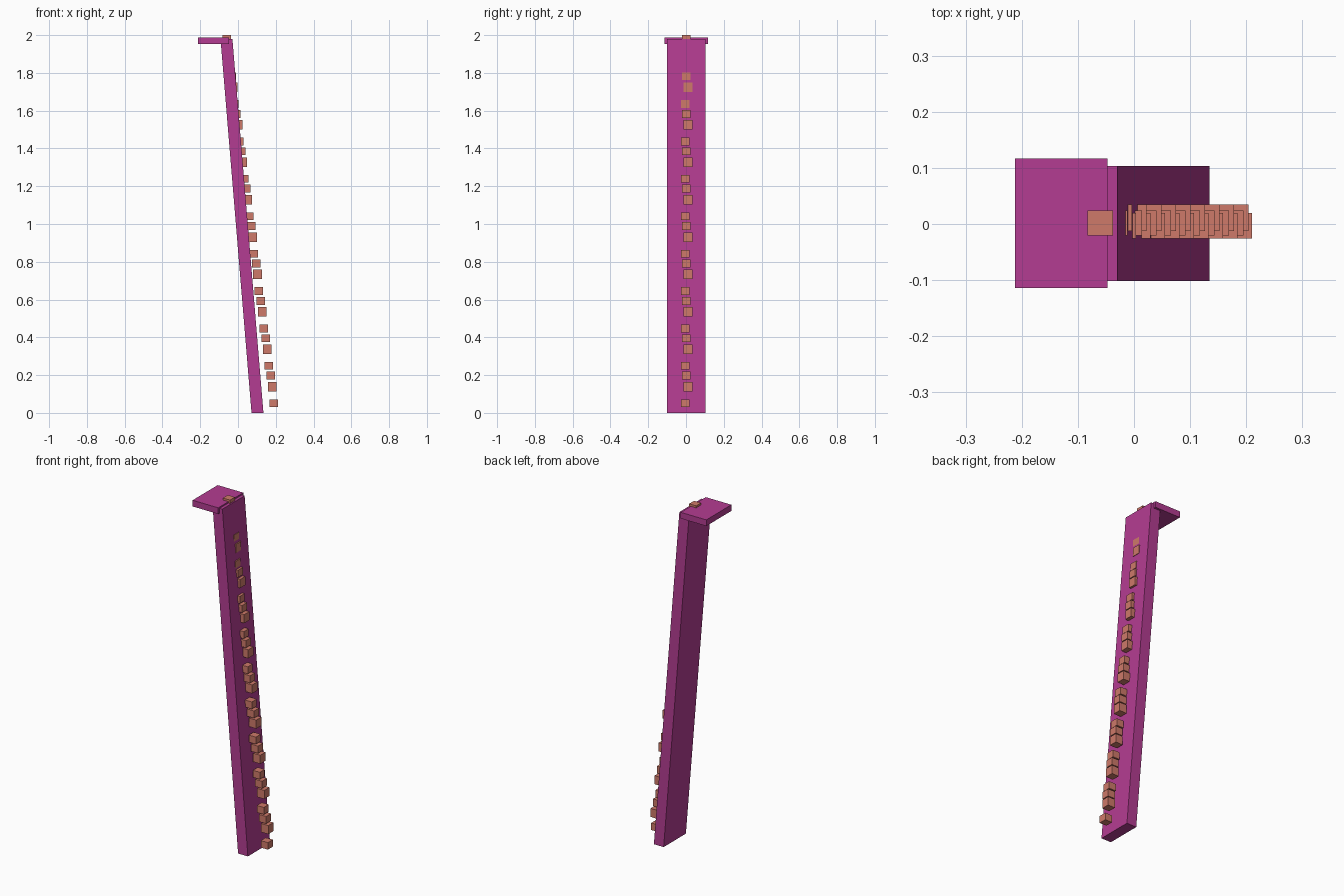
import bpy
from mathutils import Matrix

old = bpy.data.objects.get("Cube")
if old:
    bpy.data.objects.remove(old, do_unlink=True)


def make_material(name, rgb):
    mat = bpy.data.materials.new(name)
    mat.use_nodes = True
    mat.diffuse_color = (*rgb, 1)
    mat.node_tree.nodes["Principled BSDF"].inputs["Base Color"].default_value = (*rgb, 1)
    return mat


magenta = make_material("magenta", (0.456, 0.046, 0.287))
terracotta = make_material("terracotta", (0.62, 0.195, 0.144))


def box(name, center, size, mat, lean=0.0):
    """Box whose sides may slant along x while its ends stay level."""
    bpy.ops.mesh.primitive_cube_add(size=1, location=center)
    obj = bpy.context.object
    obj.name = name
    obj.data.transform(Matrix.Diagonal((*size, 1)))
    for v in obj.data.vertices:
        v.co.x += lean * v.co.z
    obj.data.materials.append(mat)
    return obj


# Leaning plank and the level plate at its head
box("leaning_plank", (0.021, 0.001, 0.99), (0.063, 0.205, 1.98), magenta, lean=-0.083)
box("top_plate", (-0.13, 0.001, 1.97), (0.165, 0.231, 0.036), magenta)

# Three interleaved rows of small blocks climbing the plank
STEP_X, STEP_Z = -0.0259, 0.198
rows = [
    ("lower_block", (0.188, -0.003, 0.051), (0.045, 0.045, 0.041), 9),
    ("middle_block", (0.173, 0.002, 0.197), (0.045, 0.045, 0.042), 10),
    ("upper_block", (0.181, 0.011, 0.139), (0.046, 0.047, 0.05), 9),
]
for name, (x, y, z), size, count in rows:
    for i in range(count):
        box(f"{name}_{i + 1}", (x + i * STEP_X, y, z + i * STEP_Z), size, terracotta)
